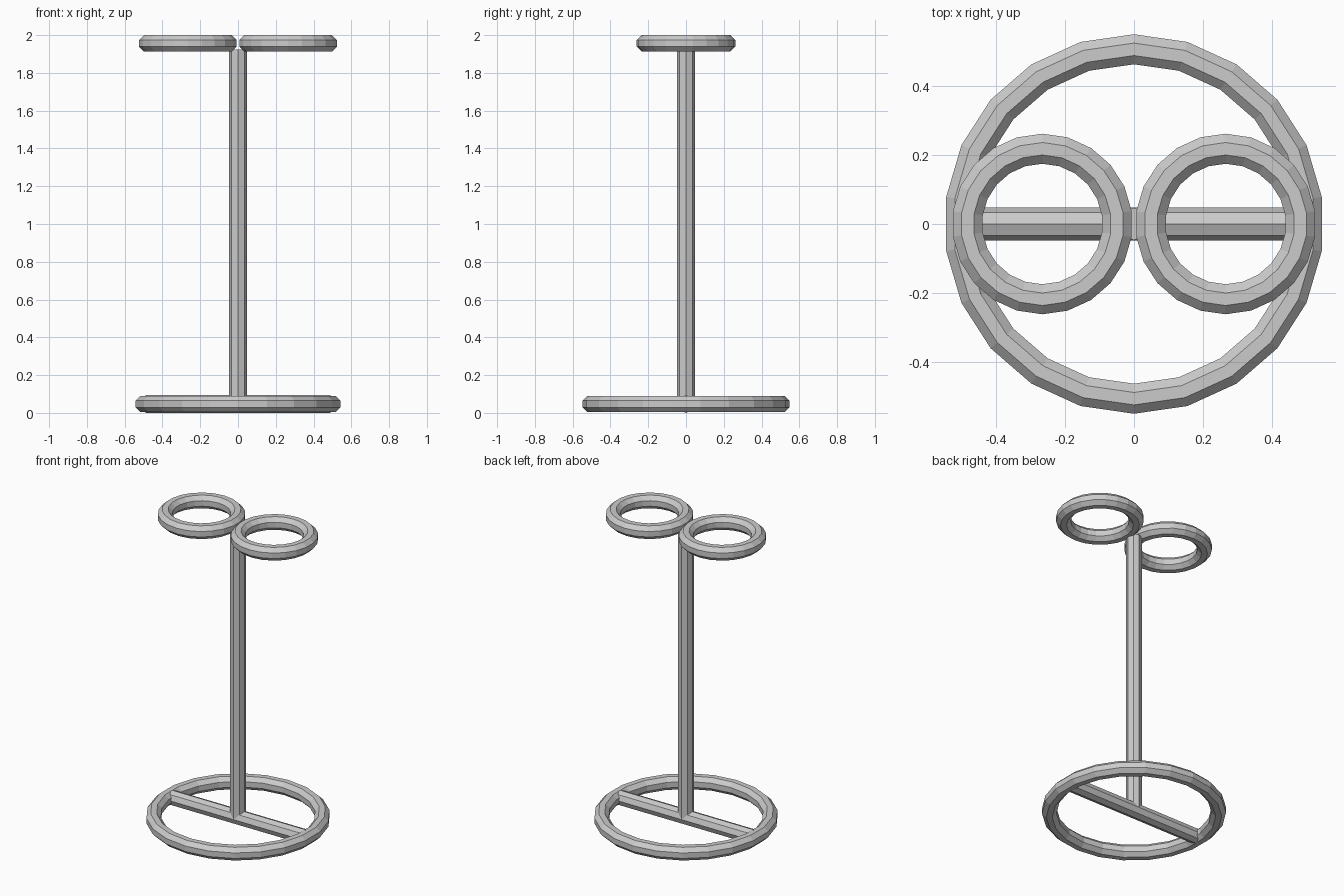
import bpy, bmesh
from math import cos, sin, pi, radians
from mathutils import Matrix

if "Cube" in bpy.data.objects:
    bpy.data.objects.remove(bpy.data.objects["Cube"])

R = 0.047          # tube radius shared by every part
SEG, SIDES = 22, 8


def finish(name, bm):
    bmesh.ops.recalc_face_normals(bm, faces=bm.faces)
    mesh = bpy.data.meshes.new(name)
    bm.to_mesh(mesh)
    bm.free()
    obj = bpy.data.objects.new(name, mesh)
    bpy.context.collection.objects.link(obj)
    return obj


def ring(name, major, centre):
    """Low-poly ring with an octagonal section, flats facing up and out."""
    bm = bmesh.new()
    loops = []
    for i in range(SEG):
        a = pi / 2 + 2 * pi * i / SEG
        loop = []
        for j in range(SIDES):
            b = 2 * pi * (j + 0.5) / SIDES
            r = major + R * cos(b)
            loop.append(bm.verts.new((centre[0] + r * cos(a),
                                      centre[1] + r * sin(a),
                                      centre[2] + R * sin(b))))
        loops.append(loop)
    for i in range(SEG):
        p, q = loops[i], loops[(i + 1) % SEG]
        for j in range(SIDES):
            k = (j + 1) % SIDES
            bm.faces.new((p[j], q[j], q[k], p[k]))
    return finish(name, bm)


def rod(name, length, matrix):
    """Octagonal rod with corners on the axes."""
    bm = bmesh.new()
    bmesh.ops.create_cone(bm, cap_ends=True, segments=SIDES, radius1=R,
                          radius2=R, depth=length, matrix=matrix)
    return finish(name, bm)


# Base: large ring with a crossbar
ring("base_ring", 0.505, (0, 0, R))
rod("base_crossbar", 0.98,
    Matrix.Translation((0, 0, R)) @ Matrix.Rotation(radians(90), 4, 'Y'))

# Upright post
bottom, top = R, 1.925
rod("post", top - bottom, Matrix.Translation((0, 0, (bottom + top) / 2)))

# Pair of rings at the top
for side, label in ((-1, "left"), (1, "right")):
    ring(label + "_top_ring", 0.2175,
         (side * 0.265, 0, 2 - R * cos(pi / SIDES)))
